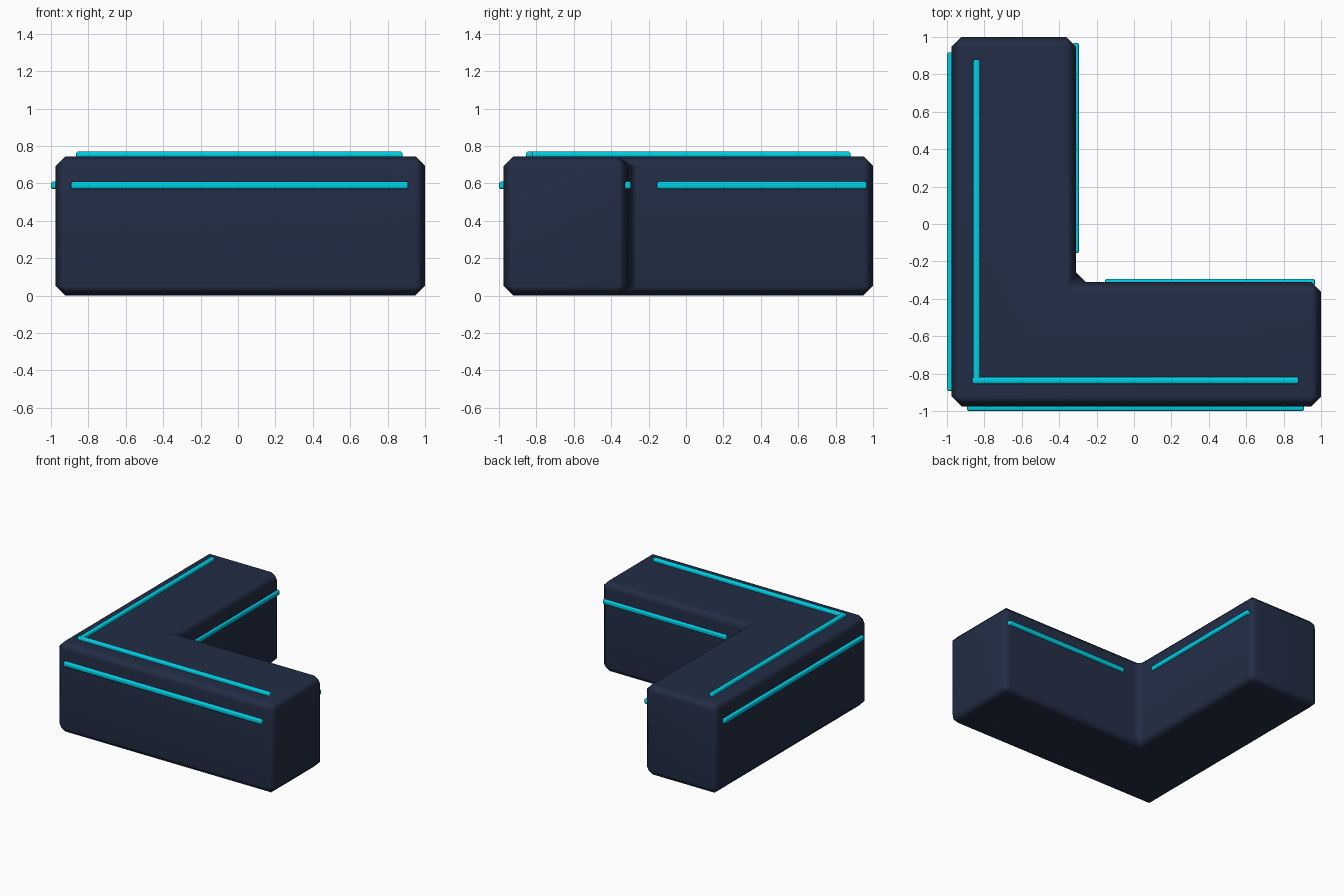
import bpy, bmesh
from mathutils import Matrix

if "Cube" in bpy.data.objects:
    bpy.data.objects.remove(bpy.data.objects["Cube"])


def material(name, color):
    m = bpy.data.materials.new(name)
    m.diffuse_color = color
    m.use_nodes = True
    m.node_tree.nodes["Principled BSDF"].inputs["Base Color"].default_value = m.diffuse_color
    return m


NAVY = material("navy", (0.016, 0.026, 0.06, 1))
CYAN = material("cyan", (0.0, 0.62, 0.78, 1))


def finish(name, bm, bevel, mat):
    """Chamfer all real edges, shade smoothly and link the object."""
    bmesh.ops.recalc_face_normals(bm, faces=bm.faces[:])
    bmesh.ops.bevel(bm, geom=bm.edges[:], offset=bevel, segments=1,
                    profile=0.5, affect='EDGES')
    mesh = bpy.data.meshes.new(name)
    bm.to_mesh(mesh)
    bm.free()
    for p in mesh.polygons:
        p.use_smooth = True
    mesh.materials.append(mat)
    ob = bpy.data.objects.new(name, mesh)
    bpy.context.collection.objects.link(ob)
    ob.modifiers.new("weighted", 'WEIGHTED_NORMAL').keep_sharp = True
    return ob


def strip(name, x, y, z):
    """Light strip given as (min, max) ranges."""
    bm = bmesh.new()
    bmesh.ops.create_cube(bm, size=1)
    size = [b - a for a, b in (x, y, z)]
    mid = [(a + b) / 2 for a, b in (x, y, z)]
    bmesh.ops.transform(bm, verts=bm.verts[:],
                        matrix=Matrix.Translation(mid) @ Matrix.Diagonal((*size, 1)))
    finish(name, bm, 0.008, CYAN)


# L-shaped body
LO, HI, IN, TOP = -0.975, 1.0, -0.31, 0.745
bm = bmesh.new()
outline = [(LO, LO), (HI, LO), (HI, IN), (IN, IN), (IN, HI), (LO, HI)]
face = bm.faces.new([bm.verts.new((x, y, 0)) for x, y in outline])
ext = bmesh.ops.extrude_face_region(bm, geom=[face], use_keep_orig=True)
bmesh.ops.translate(bm, vec=(0, 0, TOP),
                    verts=[g for g in ext["geom"] if isinstance(g, bmesh.types.BMVert)])
finish("corner_body", bm, 0.052, NAVY)

# Light strips: outer walls, inner walls and top
side_z, top_z = (0.57, 0.61), (0.735, 0.77)
outer, inner, top = (-1.0, -0.96), (-0.33, -0.293), (-0.86, -0.823)
strip("outer_strip_front", (-0.893, 0.91), outer, side_z)
strip("outer_strip_left", outer, (-0.893, 0.917), side_z)
strip("inner_strip_back", (-0.155, 0.967), inner, side_z)
strip("inner_strip_right", inner, (-0.155, 0.967), side_z)
strip("top_strip_front", (-0.865, 0.88), (-0.855, -0.818), top_z)
strip("top_strip_left", top, (-0.855, 0.88), top_z)
